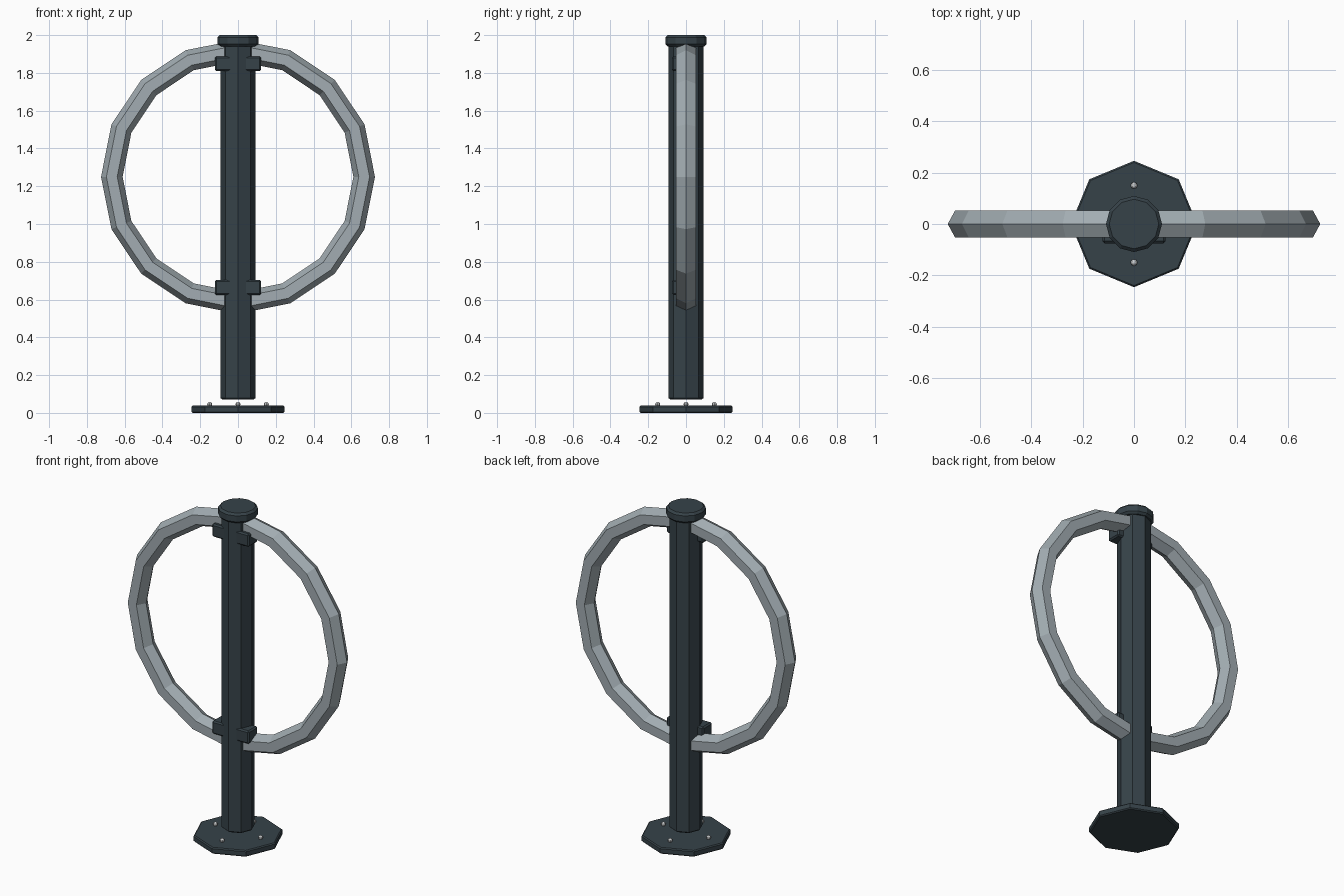
import bpy
import math

cube = bpy.data.objects.get("Cube")
if cube:
    bpy.data.objects.remove(cube, do_unlink=True)


def material(name, rgb):
    m = bpy.data.materials.new(name)
    m.use_nodes = True
    m.diffuse_color = (*rgb, 1)
    m.node_tree.nodes["Principled BSDF"].inputs["Base Color"].default_value = (*rgb, 1)
    return m


dark = material("dark slate paint", (0.037, 0.055, 0.066))
grey = material("galvanised grey", (0.36, 0.415, 0.445))
steel = material("bright steel", (0.6, 0.62, 0.63))


def finish(name, mat, bevel=0):
    ob = bpy.context.object
    ob.name = name
    ob.data.materials.append(mat)
    bpy.ops.object.transform_apply(location=False, rotation=True, scale=True)
    if bevel:
        mod = ob.modifiers.new("edge_bevel", 'BEVEL')
        mod.width = bevel
        mod.segments = 1
        mod.limit_method = 'ANGLE'
        mod.angle_limit = math.radians(60)
    return ob


def prism(name, sides, radius, low, high, mat, bevel):
    bpy.ops.mesh.primitive_cylinder_add(vertices=sides, radius=radius, depth=high - low,
                                        location=(0, 0, (low + high) / 2))
    return finish(name, mat, bevel)


# Post, cap and base plate
prism("post", 8, 0.092, 0.07, 1.96, dark, 0.008)
prism("post_cap", 12, 0.109, 1.94, 2.0, dark, 0.012)
prism("base_plate", 8, 0.246, 0.0, 0.038, dark, 0.006)

# Hoop with a six-sided tube
bpy.ops.mesh.primitive_torus_add(major_segments=16, minor_segments=6, major_radius=0.668,
                                 minor_radius=0.057, location=(0, 0, 1.25),
                                 rotation=(math.pi / 2, 0, 0))
bpy.context.object.scale.z = 1.06
finish("hoop", grey)

# Brackets holding the hoop to the post
for label, z in (("upper", 1.848), ("lower", 0.664)):
    bpy.ops.mesh.primitive_cube_add(size=1, location=(0, -0.031, z))
    bpy.context.object.scale = (0.246, 0.088, 0.078)
    finish(label + "_bracket", dark, 0.008)

# Bolts around the base plate
for i in range(4):
    a = i * math.pi / 2
    bpy.ops.mesh.primitive_uv_sphere_add(segments=8, ring_count=6, radius=0.013,
                                         location=(0.15 * math.cos(a), 0.15 * math.sin(a), 0.046))
    finish("bolt_%d" % (i + 1), steel)
